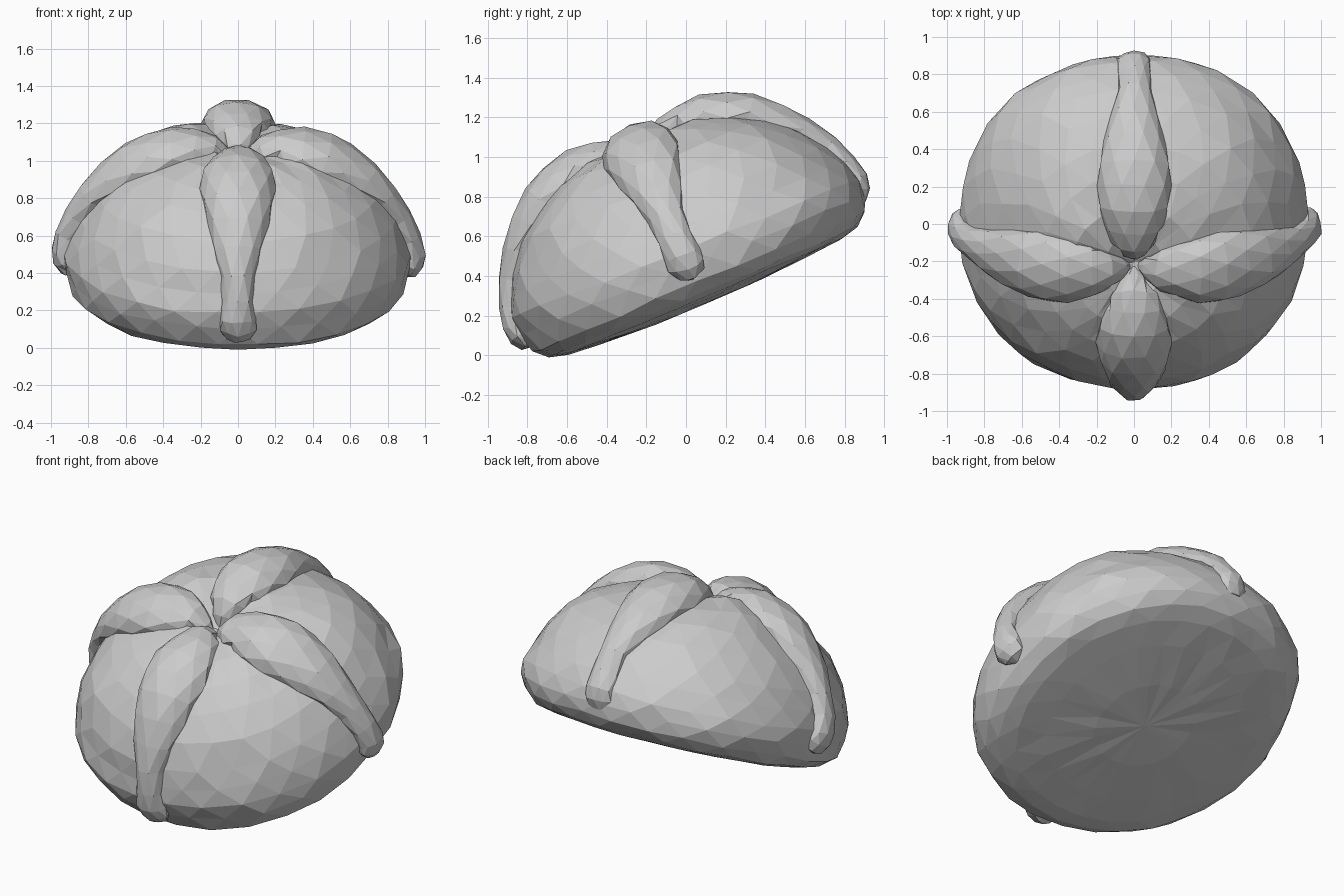
import bpy, bmesh, random
from math import sin, cos, pi, radians, exp
from mathutils import Matrix, Vector

if "Cube" in bpy.data.objects:
    bpy.data.objects.remove(bpy.data.objects["Cube"])

random.seed(4)
# The whole bun leans forward about x
TILT = Matrix.Translation((0, 0.094, 0.275)) @ Matrix.Rotation(radians(22), 4, 'X')


def skin(name, rings, first, last, matrix, jitter, flat=-1.0):
    """Skin a list of closed rings, cap with two points, facet the result."""
    bm = bmesh.new()

    def wob(p):
        j = jitter if p[2] > flat else jitter * 0.4
        return Vector(p) + Vector([random.uniform(-j, j) for _ in range(3)])
    loops = [[bm.verts.new(wob(p)) for p in ring] for ring in rings]
    a, b = bm.verts.new(first), bm.verts.new(last)
    n = len(loops[0])
    for i in range(n):
        j = (i + 1) % n
        bm.faces.new((a, loops[0][j], loops[0][i]))
        bm.faces.new((b, loops[-1][i], loops[-1][j]))
        for lo, hi in zip(loops, loops[1:]):
            bm.faces.new((lo[i], lo[j], hi[j], hi[i]))
    bmesh.ops.triangulate(bm, faces=bm.faces[:])
    bmesh.ops.recalc_face_normals(bm, faces=bm.faces[:])
    mesh = bpy.data.meshes.new(name)
    bm.to_mesh(mesh)
    bm.free()
    ob = bpy.data.objects.new(name, mesh)
    bpy.context.collection.objects.link(ob)
    ob.matrix_world = matrix
    return ob


# Domed bun body: (radius, height) profile, staggered rings
profile = [(0.30, -0.012), (0.58, 0.005), (0.75, 0.02), (0.845, 0.045), (0.91, 0.10),
           (0.94, 0.19), (0.945, 0.28), (0.91, 0.385), (0.86, 0.49), (0.765, 0.625),
           (0.64, 0.73), (0.50, 0.805), (0.34, 0.855), (0.17, 0.86)]
N = 26
rings = []
for k, (r, h) in enumerate(profile):
    ring = []
    for i in range(N):
        a = 2 * pi * (i + 0.5 * (k % 2)) / N
        # quarters swell slightly between the strips
        swell = 1 - 0.012 * cos(4 * a)
        x, y = r * swell * cos(a), r * swell * sin(a)
        if y > 0:
            y *= 1.02
        # the back left quarter rises a little higher
        lump = 0.035 * exp(-((x + 0.33) ** 2 + (y - 0.22) ** 2) / 0.04) if h > 0.5 else 0
        # the underside lifts slightly towards the back, drops at the front
        tip = 0.018 * y if h < 0.15 else 0
        ring.append((x, y, h * swell + lump + tip))
    rings.append(ring)
skin("bun_body", rings, (0, 0, -0.016), (0, 0, 0.79), TILT, 0.009, 0.05)

# Bone-shaped dough strips: (radius, top height, half width, half thickness)
stations = [(0.04, 0.85, 0.07, 0.06), (0.11, 0.92, 0.125, 0.10),
            (0.22, 0.955, 0.165, 0.12), (0.36, 0.965, 0.19, 0.13),
            (0.50, 0.925, 0.20, 0.13), (0.62, 0.86, 0.19, 0.125),
            (0.74, 0.76, 0.165, 0.115), (0.84, 0.635, 0.13, 0.10),
            (0.92, 0.49, 0.095, 0.085), (0.972, 0.36, 0.085, 0.075),
            (1.0, 0.25, 0.095, 0.075), (0.99, 0.17, 0.10, 0.075),
            (0.945, 0.115, 0.075, 0.05)]
SIDES = 10


def strip(name, turn, shift, slide, rise=0.0, lift=0.0):
    """shift moves the lower end outwards, rise moves it up; slide is along y."""
    rings = []
    for k, (r, h, w, t) in enumerate(stations):
        p, q = stations[max(k - 1, 0)], stations[min(k + 1, len(stations) - 1)]
        d = Vector((q[0] - p[0], 0, q[1] - p[1])).normalized()
        normal = Vector((-d.z, 0, d.x))
        low = min(1, max(0, (0.7 - h) / 0.4))
        mid = Vector((r + shift * low, 0, h + rise * low + lift * (1 - low))) - normal * t
        ring = []
        for i in range(SIDES):
            a = 2 * pi * (i + 0.5 * (k % 2)) / SIDES
            ring.append(mid + Vector((0, w * cos(a), 0)) + normal * t * sin(a))
        rings.append(ring)
    skin(name, rings, (0.01, 0, 0.78), (0.88 + shift, 0, 0.11 + rise),
         TILT @ Matrix.Translation((0, slide, 0)) @ Matrix.Rotation(radians(turn), 4, 'Z'),
         0.006)


strip("right_strip", 0, 0.005, -0.02, 0.01)
strip("back_strip", 90, -0.002, 0.0, 0.04, 0.012)
strip("left_strip", 180, -0.002, -0.02, 0.03)
strip("front_strip", 270, -0.005, -0.005)
